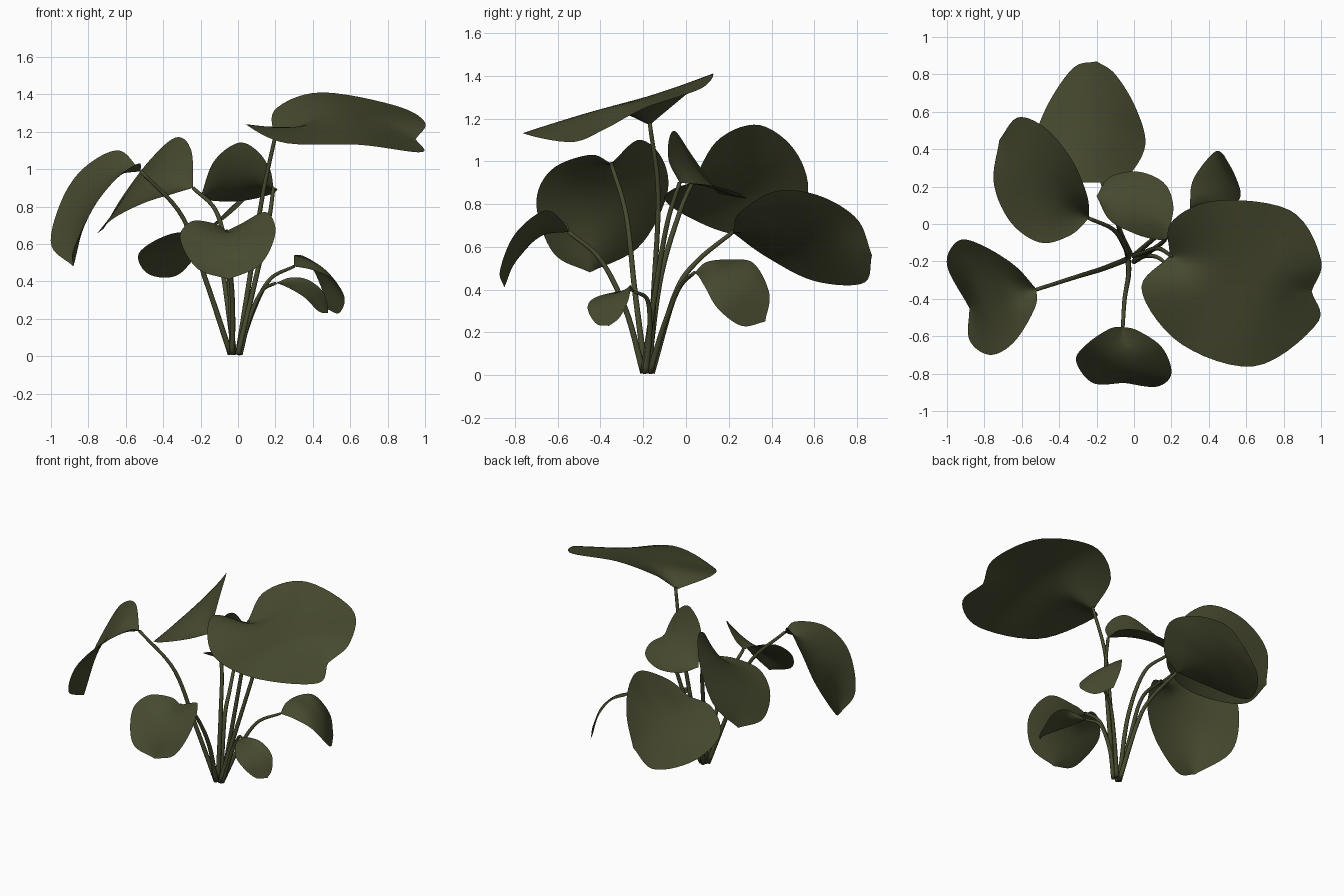
import bpy, bmesh, math
from mathutils import Vector

if "Cube" in bpy.data.objects:
    bpy.data.objects.remove(bpy.data.objects["Cube"])


def material(name, rgb):
    m = bpy.data.materials.new(name)
    m.diffuse_color = (*rgb, 1)
    m.use_nodes = True
    m.node_tree.nodes["Principled BSDF"].inputs["Base Color"].default_value = m.diffuse_color
    return m


GREEN = material("olive green", (0.062, 0.067, 0.028))


def spline(pts, n):
    """Sample a Catmull-Rom curve through pts at n+1 even parameters."""
    p = [Vector(q) for q in pts]
    p = [2 * p[0] - p[1]] + p + [2 * p[-1] - p[-2]]
    out = []
    for i in range(n + 1):
        u = i / n * (len(p) - 3)
        k = min(int(u), len(p) - 4)
        t = u - k
        a, b, c, d = p[k:k + 4]
        out.append(0.5 * (2 * b + (c - a) * t + (2 * a - 5 * b + 4 * c - d) * t * t
                          + (3 * b - a - 3 * c + d) * t ** 3))
    return out


def finish(bm, name):
    bmesh.ops.remove_doubles(bm, verts=bm.verts, dist=0.0004)
    bmesh.ops.recalc_face_normals(bm, faces=bm.faces)
    me = bpy.data.meshes.new(name)
    bm.to_mesh(me)
    bm.free()
    me.materials.append(GREEN)
    me.shade_smooth()
    ob = bpy.data.objects.new(name, me)
    bpy.context.collection.objects.link(ob)


def skin(bm, rows, closed=False):
    grid = [[bm.verts.new(p) for p in r] for r in rows]
    for r, s in zip(grid, grid[1:]):
        m = len(r)
        for j in range(m if closed else m - 1):
            k = (j + 1) % m
            bm.faces.new((r[j], r[k], s[k], s[j]))
    return grid


def leaf(name, rib, edge_a, edge_b, n=32, half=8):
    """Blade bowed between a midrib and two edges sharing its ends."""
    R = spline(rib, n)
    A = spline([rib[0], *edge_a, rib[-1]], n)
    B = spline([rib[0], *edge_b, rib[-1]], n)
    rows = []
    for r, a, b in zip(R, A, B):
        vs = [j / half for j in range(-half, half + 1)]
        rows.append([r + v * (b - a) / 2 + v * v * ((a + b) / 2 - r) for v in vs])
    bm = bmesh.new()
    skin(bm, rows)
    finish(bm, name)


def stem(name, pts, r0=0.015, r1=0.01, n=20, sides=10):
    """Tapered round stalk with capped ends."""
    P = spline(pts, n)
    rows = []
    for i, p in enumerate(P):
        d = (P[min(i + 1, n)] - P[max(i - 1, 0)]).normalized()
        x = (Vector((1, 0, 0)) - d * d.x).normalized()
        y = d.cross(x)
        r = r0 + (r1 - r0) * i / n
        rows.append([p + r * (x * math.cos(a) + y * math.sin(a))
                     for a in (2 * math.pi * j / sides for j in range(sides))])
    bm = bmesh.new()
    g = skin(bm, rows, True)
    bm.faces.new(g[0])
    bm.faces.new(g[-1])
    finish(bm, name)


# Large top leaf
leaf("large_top_leaf",
     [(.19, -.17, 1.17), (.44, -.25, 1.26), (.72, -.32, 1.26), (.95, -.36, 1.16)],
     [(.2, .01, 1.32), (.44, .125, 1.41), (.84, .07, 1.34), (1, -.19, 1.25)],
     [(.04, -.35, 1.24), (.25, -.64, 1.14), (.65, -.76, 1.13), (.98, -.53, 1.09)])
stem("large_top_stem", [(.0, -.17, .01), (.06, -.15, .4), (.13, -.13, .85), (.2, -.17, 1.18)])

# Back leaf
leaf("back_leaf",
     [(-.17, .22, .67), (-.2, .45, .67), (-.2, .68, .64), (-.2, .87, .56)],
     [(-.37, .24, .65), (-.53, .38, .55), (-.48, .6, .44), (-.33, .83, .43)],
     [(-.04, .25, .76), (.06, .42, .86), (.01, .62, .84), (-.1, .8, .73)])
stem("back_stem", [(-.02, -.16, .01), (-.07, -.05, .38), (-.1, .05, .53), (-.17, .22, .67)])

# Left back leaf
leaf("left_back_leaf",
     [(-.24, .03, .9), (-.42, .14, .93), (-.6, .3, .85), (-.72, .45, .68)],
     [(-.25, .15, 1.1), (-.33, .34, 1.17), (-.47, .51, 1.05), (-.62, .57, .85)],
     [(-.34, -.06, .87), (-.5, -.1, .82), (-.66, .01, .74), (-.75, .22, .66)])
stem("left_back_stem", [(-.03, -.18, .01), (-.05, -.12, .45), (-.11, -.03, .76), (-.24, .03, .9)])

# Small centre leaf
leaf("centre_leaf",
     [(.19, -.03, .9), (.08, .05, .91), (-.06, .1, .91), (-.2, .15, .85)],
     [(.17, -.08, 1.0), (.1, -.08, 1.1), (0, -.05, 1.14), (-.13, .02, 1.04)],
     [(.21, .1, .89), (.16, .22, .86), (.02, .28, .83), (-.13, .25, .83)])
stem("centre_stem", [(0, -.2, .01), (.08, -.15, .35), (.16, -.09, .7), (.19, -.03, .9)])

# Left front leaf
leaf("left_front_leaf",
     [(-.52, -.35, .99), (-.68, -.36, .96), (-.82, -.39, .77), (-.88, -.45, .48)],
     [(-.64, -.22, 1.1), (-.82, -.11, 1.01), (-.94, -.09, .84), (-1, -.22, .6)],
     [(-.53, -.45, 1.03), (-.64, -.63, .96), (-.77, -.7, .8), (-.88, -.62, .57)])
stem("left_front_stem", [(-.04, -.19, .01), (-.17, -.24, .4), (-.3, -.28, .75), (-.52, -.35, .99)])

# Front leaf
leaf("front_leaf",
     [(-.06, -.55, .67), (-.05, -.68, .65), (-.05, -.79, .55), (-.05, -.85, .41)],
     [(-.13, -.56, .71), (-.25, -.64, .72), (-.31, -.73, .63), (-.22, -.85, .47)],
     [(.02, -.57, .71), (.15, -.66, .77), (.2, -.8, .66), (.12, -.87, .49)])
stem("front_stem", [(-.03, -.2, .01), (-.03, -.28, .3), (-.05, -.4, .54), (-.06, -.55, .67)])

# Right back small leaf
leaf("right_back_leaf",
     [(.3, .04, .48), (.41, .15, .5), (.48, .27, .42), (.48, .37, .25)],
     [(.3, .1, .53), (.31, .22, .54), (.37, .32, .52), (.44, .39, .38)],
     [(.4, .06, .46), (.51, .09, .41), (.57, .15, .31), (.54, .26, .23)])
stem("right_back_stem", [(0, -.17, .01), (.08, -.1, .24), (.17, -.03, .41), (.3, .04, .48)],
     r1=.008)

# Right front small leaf
leaf("right_front_leaf",
     [(.2, -.24, .39), (.31, -.31, .39), (.41, -.34, .34), (.48, -.36, .23)],
     [(.21, -.32, .39), (.28, -.43, .36), (.36, -.46, .31), (.43, -.42, .24)],
     [(.28, -.26, .42), (.37, -.26, .41), (.45, -.27, .35), (.48, -.31, .27)])
stem("right_front_stem", [(.01, -.19, .01), (.06, -.17, .2), (.13, -.18, .35), (.2, -.24, .39)],
     r1=.008)
